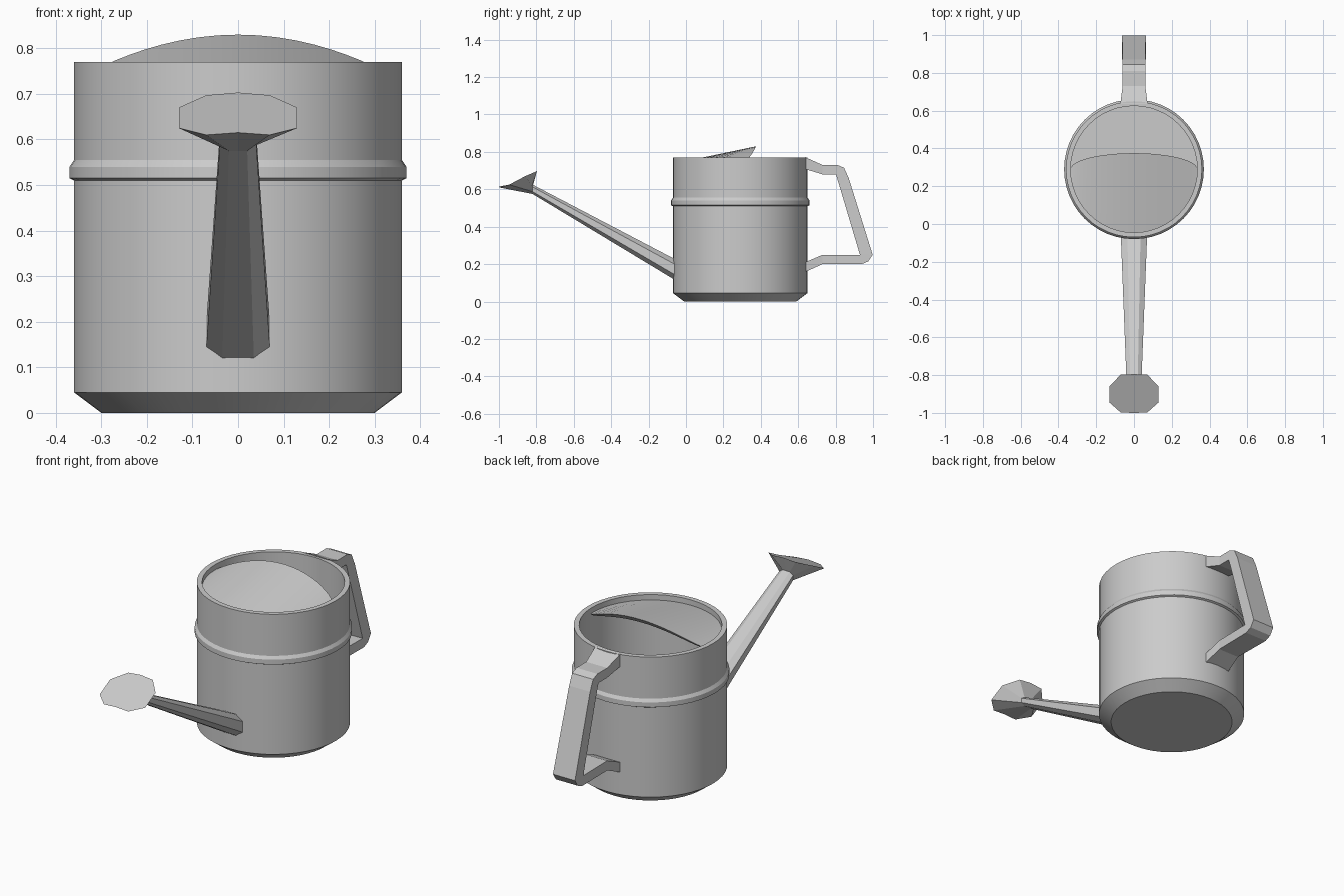
import bpy, bmesh, math

if "Cube" in bpy.data.objects:
    bpy.data.objects.remove(bpy.data.objects["Cube"])

CY = 0.29   # body axis in y


def finish(name, bm, smooth=False):
    bmesh.ops.recalc_face_normals(bm, faces=bm.faces)
    me = bpy.data.meshes.new(name)
    bm.to_mesh(me)
    bm.free()
    ob = bpy.data.objects.new(name, me)
    bpy.context.collection.objects.link(ob)
    if smooth:
        bpy.ops.object.select_all(action='DESELECT')
        ob.select_set(True)
        bpy.context.view_layer.objects.active = ob
        bpy.ops.object.shade_smooth_by_angle(angle=math.radians(25))
    return ob


def loft(name, sections, smooth=False):
    """Skin closed cross-sections in order and cap both ends."""
    bm = bmesh.new()
    rings = [[bm.verts.new(p) for p in s] for s in sections]
    n = len(rings[0])
    for a, b in zip(rings, rings[1:]):
        for i in range(n):
            j = (i + 1) % n
            bm.faces.new((a[i], a[j], b[j], b[i]))
    bm.faces.new(rings[0])
    bm.faces.new(rings[-1])
    bmesh.ops.remove_doubles(bm, verts=bm.verts, dist=1e-5)
    return finish(name, bm, smooth)


def circle(r, z, n=48):
    return [(r * math.cos(2 * math.pi * i / n), CY + r * math.sin(2 * math.pi * i / n), z)
            for i in range(n)]


# Body: hollow can with chamfered foot, raised band and thick rim
profile = [(0.30, 0), (0.36, 0.045), (0.36, 0.51), (0.37, 0.515), (0.37, 0.54),
           (0.36, 0.555), (0.36, 0.77), (0.335, 0.77), (0.335, 0.05)]
loft("can_body", [circle(r, z) for r, z in profile], True)

# Half cover: sheet rising from the front rim to an arched back lip
R, N = 0.336, 24
sections = []
for i in range(N + 1):
    a = math.pi * i / N
    x, s = -R * math.cos(a), math.sin(a)
    back_y, back_z = 0.29 + 0.085 * s, 0.742 + 0.088 * s * s
    sections.append([(x, CY - R * s, 0.742),
                     (x, back_y, back_z),
                     (x, back_y - 0.02 * s, back_z - 0.025 * s),
                     (x, CY - R * s, 0.732)])
loft("half_cover", sections, True)


# Spout: tapered octagonal tube
def spout_ring(y, hx, z0, z1):
    zc, hz = (z0 + z1) / 2, (z1 - z0) / 2
    half = [(0, 1), (0.5, 1), (1, 0.5), (1, -0.5), (0.5, -1), (0, -1)]
    pts = half + [(-u, v) for u, v in half[-2:0:-1]]
    return [(u * hx, y, zc + v * hz) for u, v in pts]


tip = spout_ring(-0.82, 0.04, 0.575, 0.625)
loft("spout", [spout_ring(-0.05, 0.07, 0.11, 0.222), tip])

# Sprinkler head: flares from the spout tip to a wide eight-sided face
half = [(0, -0.795, 0.703), (0.07, -0.797, 0.697), (0.13, -0.86, 0.67),
        (0.13, -0.945, 0.625), (0.07, -0.998, 0.61), (0, -1.0, 0.615)]
face = half + [(-x, y, z) for x, y, z in half[-2:0:-1]]
loft("sprinkler_head", [tip, face])

# Handle: outer y, outer z, inner y, inner z, half width
path = [(0.637, 0.772, 0.637, 0.708, 0.072), (0.73, 0.73, 0.73, 0.68, 0.06),
        (0.81, 0.73, 0.80, 0.68, 0.06), (0.845, 0.715, 0.803, 0.675, 0.06),
        (0.87, 0.66, 0.82, 0.62, 0.06), (0.998, 0.25, 0.927, 0.26, 0.063),
        (0.975, 0.215, 0.93, 0.25, 0.063), (0.94, 0.20, 0.92, 0.25, 0.063),
        (0.73, 0.20, 0.73, 0.25, 0.06), (0.637, 0.158, 0.637, 0.21, 0.072)]
loft("handle", [[(-w, oy, oz), (w, oy, oz), (w, iy, iz), (-w, iy, iz)]
                for oy, oz, iy, iz, w in path])
